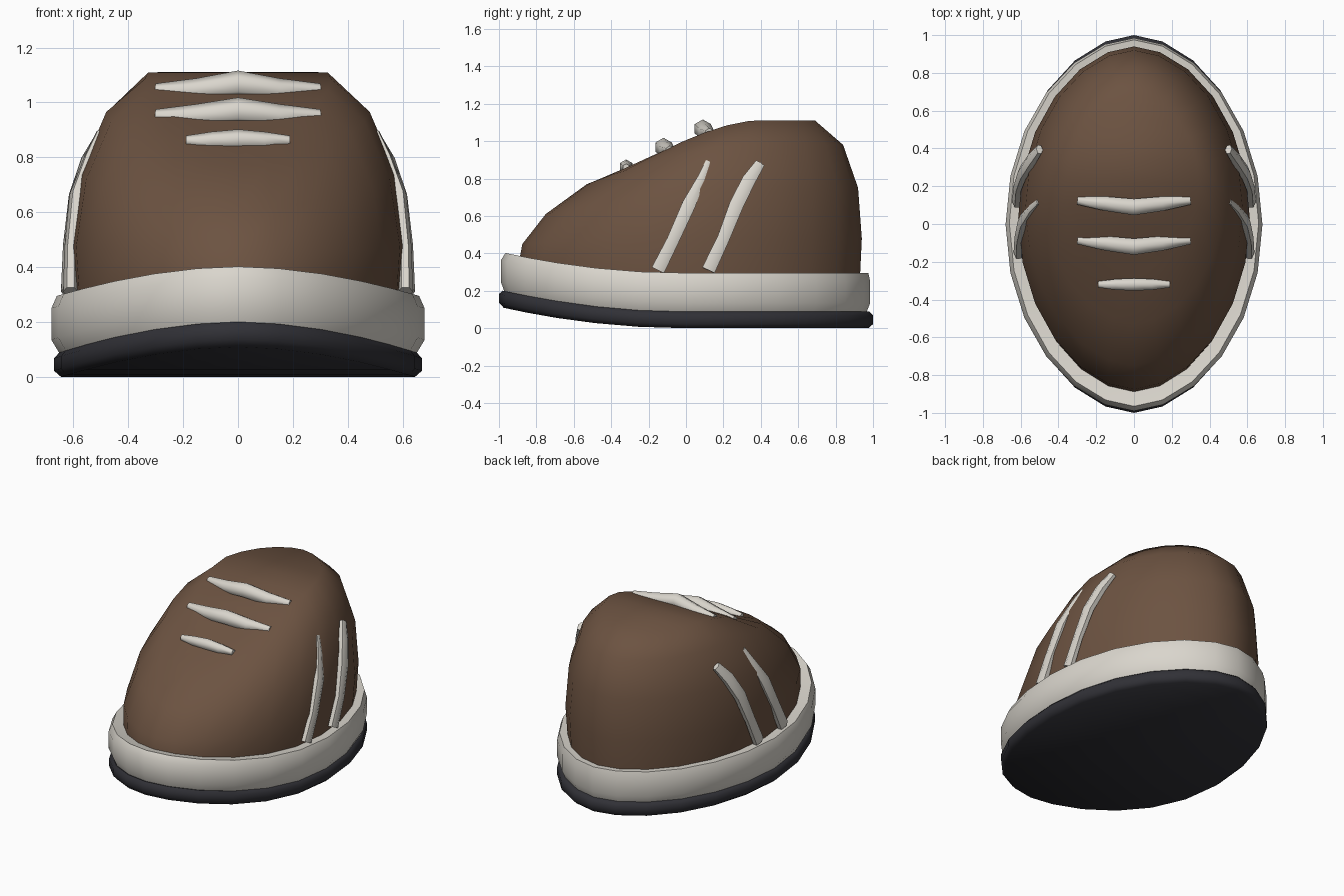
import bpy, bmesh, math
from mathutils import Vector

cube = bpy.data.objects.get("Cube")
if cube:
    bpy.data.objects.remove(cube)

SIDES = 24


def material(name, rgb):
    mat = bpy.data.materials.new(name)
    mat.use_nodes = True
    mat.diffuse_color = (*rgb, 1)
    bsdf = next(n for n in mat.node_tree.nodes if n.type == "BSDF_PRINCIPLED")
    bsdf.inputs["Base Color"].default_value = (*rgb, 1)
    bsdf.inputs["Roughness"].default_value = 0.7
    return mat


brown = material("brown_leather", (0.15, 0.086, 0.053))
cream = material("cream_rubber", (0.70, 0.67, 0.61))
charcoal = material("charcoal_sole", (0.03, 0.03, 0.037))


def finish(name, bm, mat, angle):
    bmesh.ops.recalc_face_normals(bm, faces=bm.faces[:])
    mesh = bpy.data.meshes.new(name)
    bm.to_mesh(mesh)
    bm.free()
    mesh.materials.append(mat)
    obj = bpy.data.objects.new(name, mesh)
    bpy.context.collection.objects.link(obj)
    bpy.ops.object.select_all(action="DESELECT")
    obj.select_set(True)
    bpy.context.view_layer.objects.active = obj
    bpy.ops.object.shade_smooth_by_angle(angle=math.radians(angle))
    return obj


def oval(half_width, front, back):
    """Egg-shaped outline starting at the toe, slightly pinched at both ends."""
    mid, reach = (front + back) / 2, (back - front) / 2
    for i in range(SIDES):
        a = math.tau * i / SIDES
        s = math.sin(a)
        x = half_width * math.copysign(abs(s) ** 1.1, s)
        yield x, mid - reach * math.cos(a)


def bridge(bm, rings):
    for low, high in zip(rings, rings[1:]):
        n = len(low)
        for i in range(n):
            j = (i + 1) % n
            bm.faces.new((low[i], low[j], high[j], high[i]))


def cap(bm, ring):
    """Close an oval with strips running across from side to side."""
    n = len(ring)
    bm.faces.new((ring[0], ring[1], ring[-1]))
    for i in range(1, n // 2 - 1):
        bm.faces.new((ring[i], ring[i + 1], ring[n - i - 1], ring[n - i]))
    h = n // 2
    bm.faces.new((ring[h - 1], ring[h], ring[h + 1]))


def loft(name, sections, height, mat, angle):
    """Sections are (half width, front y, back y, ...); height gives z."""
    bm = bmesh.new()
    rings = [[bm.verts.new((x, y, height(y, sec))) for x, y in oval(*sec[:3])]
             for sec in sections]
    bridge(bm, rings)
    cap(bm, rings[0])
    cap(bm, rings[-1])
    return finish(name, bm, mat, angle)


def toe_spring(y, sec):
    return sec[3] + 0.115 * max(0, -y) ** 2


# Outsole and rubber band, both curling up at the toe
loft("outsole", [(0.645, -0.975, 0.975, 0), (0.67, -1, 1, 0.022),
                 (0.67, -1, 1, 0.068), (0.65, -0.98, 0.98, 0.09)],
     toe_spring, charcoal, 50)
loft("rubber_band", [(0.65, -0.97, 0.965, 0.085), (0.68, -0.99, 0.985, 0.135),
                     (0.68, -0.99, 0.985, 0.25), (0.66, -0.965, 0.975, 0.295),
                     (0.60, -0.88, 0.92, 0.29)],
     toe_spring, cream, 50)


# Upper: each ring is level at the heel and drops toward the toe
def instep(y, sec):
    front, back, z, drop = sec[1:]
    start = (front + back) / 2 + 0.14
    return z - drop * max(0, (start - y) / (start - front)) ** 1.5


loft("upper", [(0.60, -0.89, 0.93, 0.27, -0.10), (0.613, -0.875, 0.94, 0.48, 0.03),
               (0.575, -0.75, 0.92, 0.75, 0.14), (0.48, -0.53, 0.84, 0.98, 0.21),
               (0.34, -0.25, 0.69, 1.11, 0.23)],
     instep, brown, 80)


def tube(name, points, radii, squash=1.0):
    """Six-sided tapered strand; squash flattens it sideways."""
    bm = bmesh.new()
    pts = [Vector(p) for p in points]
    rings = []
    for i, (p, r) in enumerate(zip(pts, radii)):
        along = (pts[min(i + 1, len(pts) - 1)] - pts[max(i - 1, 0)]).normalized()
        guide = Vector((1, 0, 0)) if abs(along.x) < 0.7 else Vector((0, 0, 1))
        u = (guide - along * guide.dot(along)).normalized()
        v = along.cross(u)
        rings.append([bm.verts.new(p + r * (squash * math.cos(a) * u + math.sin(a) * v))
                      for a in (math.tau * k / 6 for k in range(6))])
    bridge(bm, rings)
    bm.faces.new(rings[0])
    bm.faces.new(rings[-1])
    return finish(name, bm, cream, 65)


# Laces across the instep: (name, half length, y, z, sag, thickness)
for name, half, y, z, sag, r in [("top_lace", 0.30, 0.09, 1.066, 0.022, 0.05),
                                 ("middle_lace", 0.30, -0.12, 0.968, 0.018, 0.05),
                                 ("bottom_lace", 0.19, -0.32, 0.864, 0.004, 0.038)]:
    steps = (-1, -0.5, 0, 0.5, 1)
    tube(name,
         [(half * t, y + 0.035 * abs(t) * (half > 0.2), z - sag * min(1, 2 * abs(t)))
          for t in steps],
         [r * (1 - 0.5 * t * t) for t in steps])

# Slanted side stripes, mirrored onto both flanks
stripes = {
    "front_stripe": ([(0.61, -0.15, 0.31), (0.608, -0.07, 0.47), (0.588, 0.015, 0.66),
                      (0.545, 0.08, 0.80), (0.505, 0.12, 0.89)],
                     [0.042, 0.038, 0.042, 0.024, 0.018]),
    "rear_stripe": ([(0.618, 0.12, 0.31), (0.613, 0.20, 0.48), (0.588, 0.27, 0.66),
                     (0.545, 0.335, 0.79), (0.50, 0.395, 0.88)],
                    [0.042, 0.038, 0.044, 0.042, 0.03]),
}
for side, sign in (("left", 1), ("right", -1)):
    for name, (path, radii) in stripes.items():
        tube(f"{side}_{name}", [(sign * x, y, z) for x, y, z in path], radii, 0.65)
